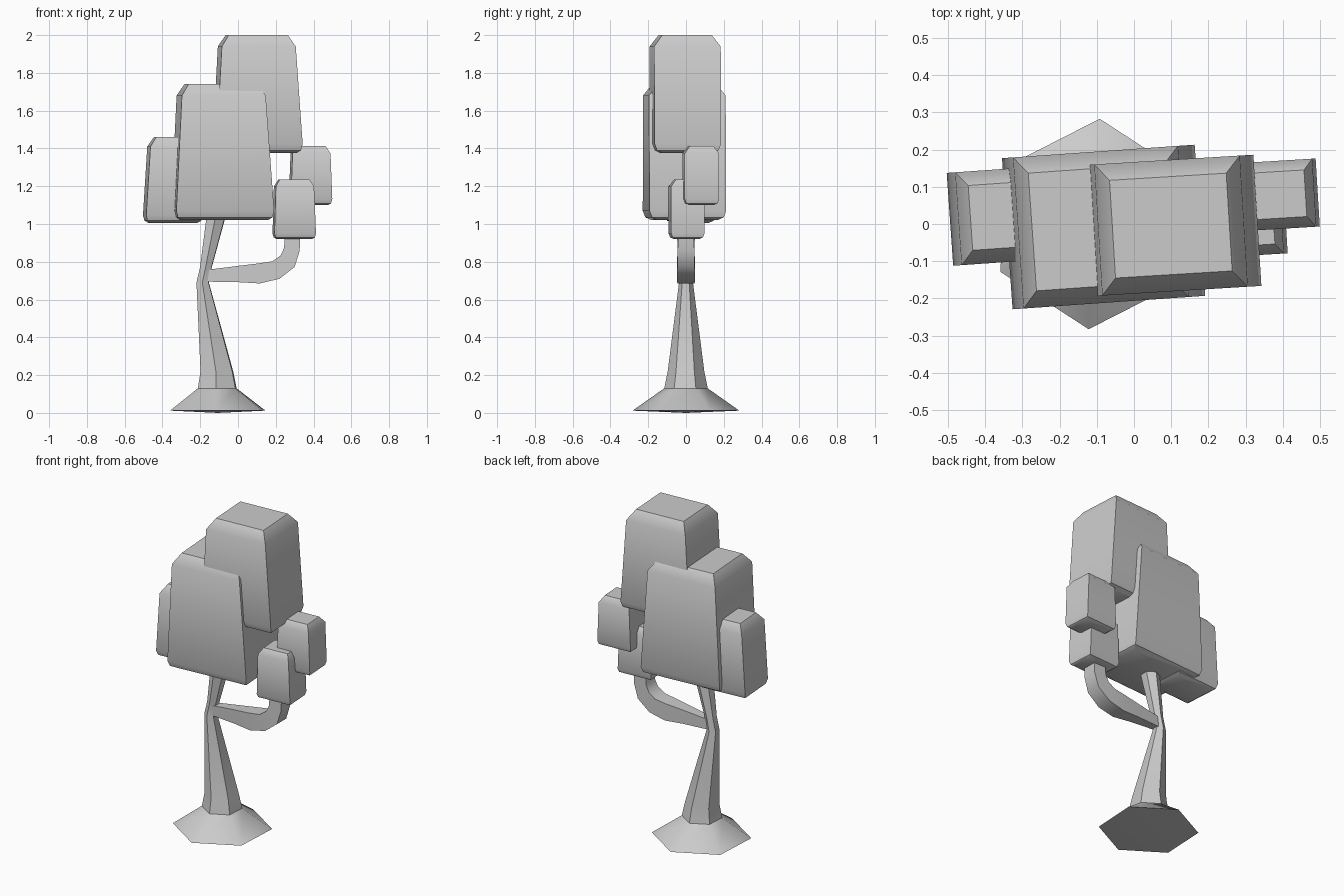
import bpy, bmesh
from math import radians, cos, sin, pi
from mathutils import Vector, Matrix

if "Cube" in bpy.data.objects:
    bpy.data.objects.remove(bpy.data.objects["Cube"])


def loft(name, rings, matrix=Matrix(), base_point=None):
    """Skin a list of equal-sized rings and close both ends."""
    bm = bmesh.new()
    loops = [[bm.verts.new(p) for p in ring] for ring in rings]
    n = len(loops[0])
    for a, b in zip(loops, loops[1:]):
        for i in range(n):
            j = (i + 1) % n
            bm.faces.new((a[i], a[j], b[j], b[i]))
    bm.faces.new(loops[-1])
    if base_point:
        c = bm.verts.new(base_point)
        for i in range(n):
            bm.faces.new((c, loops[0][(i + 1) % n], loops[0][i]))
    else:
        bm.faces.new(loops[0][::-1])
    bmesh.ops.recalc_face_normals(bm, faces=bm.faces)
    mesh = bpy.data.meshes.new(name)
    bm.to_mesh(mesh)
    bm.free()
    ob = bpy.data.objects.new(name, mesh)
    bpy.context.collection.objects.link(ob)
    ob.matrix_world = matrix
    bpy.ops.object.select_all(action='DESELECT')
    bpy.context.view_layer.objects.active = ob
    ob.select_set(True)
    bpy.ops.object.shade_smooth_by_angle(angle=radians(40))
    return ob


def leaf_block(name, cx, cy, w_low, w_high, shift, depth, z0, z1, bevel, turn=3.7):
    """Tapered box with softened top and bottom rims."""
    rings = []
    # z, inset factor: rounded bottom rim, chamfered top rim
    for z, k in ((z0, 1), (z0 + bevel * .3, .3), (z0 + bevel, 0),
                 (z1 - bevel * 1.2, 0), (z1, 1)):
        t = (z - z0) / (z1 - z0)
        hw = (w_low + (w_high - w_low) * t) / 2 - bevel * .7 * k
        hd = depth / 2 - bevel * .9 * k
        x = shift * t
        rings.append([(x - hw, -hd, z), (x + hw, -hd, z), (x + hw, hd, z), (x - hw, hd, z)])
    m = Matrix.Translation((cx, cy, 0)) @ Matrix.Rotation(radians(turn), 4, 'Z')
    return loft(name, rings, m)


# Foliage blocks
leaf_block("foliage_main", -.081, -.008, .525, .437, -.009, .407, 1.02, 1.74, .05, 4)
leaf_block("foliage_top", .104, -.004, .463, .384, -.005, .353, 1.375, 2.0, .05, 3.5)
leaf_block("foliage_left", -.345, .023, .305, .26, .006, .25, 1.005, 1.46, .042, 4)
leaf_block("foliage_right_back", .384, .078, .222, .198, .0, .183, 1.1, 1.412, .032, 3.5)
leaf_block("foliage_right_front", .298, .003, .222, .2, -.002, .177, .92, 1.235, .03, 3.5)

# Six-sided trunk with flared foot: z, centre x, radius
trunk = [(.012, -.107, .283), (.13, -.11, .115), (.22, -.112, .097),
         (.69, -.187, .037), (.77, -.17, .035), (1.02, -.12, .055), (1.15, -.09, .055)]
loft("trunk", [[(x + r * cos(radians(87) + i * pi / 3), r * sin(radians(87) + i * pi / 3), z)
                for i in range(6)] for z, x, r in trunk], base_point=(-.107, 0, 0))

# Curved side branch of rectangular section: x, z, half thickness, half width
branch = [(-.18, .725, .03, .022), (0, .735, .043, .036), (.11, .738, .053, .046),
          (.2, .756, .05, .048), (.262, .802, .048, .046), (.285, .865, .042, .044),
          (.29, .96, .04, .042)]
rings = []
for i, (x, z, h, w) in enumerate(branch):
    a, b = branch[max(i - 1, 0)], branch[min(i + 1, len(branch) - 1)]
    d = Vector((b[0] - a[0], 0, b[1] - a[1])).normalized()
    n = Vector((-d.z, 0, d.x)) * h
    p, s = Vector((x, 0, z)), Vector((0, w, 0))
    rings.append([p - n - s, p - n + s, p + n + s, p + n - s])
loft("side_branch", rings)
